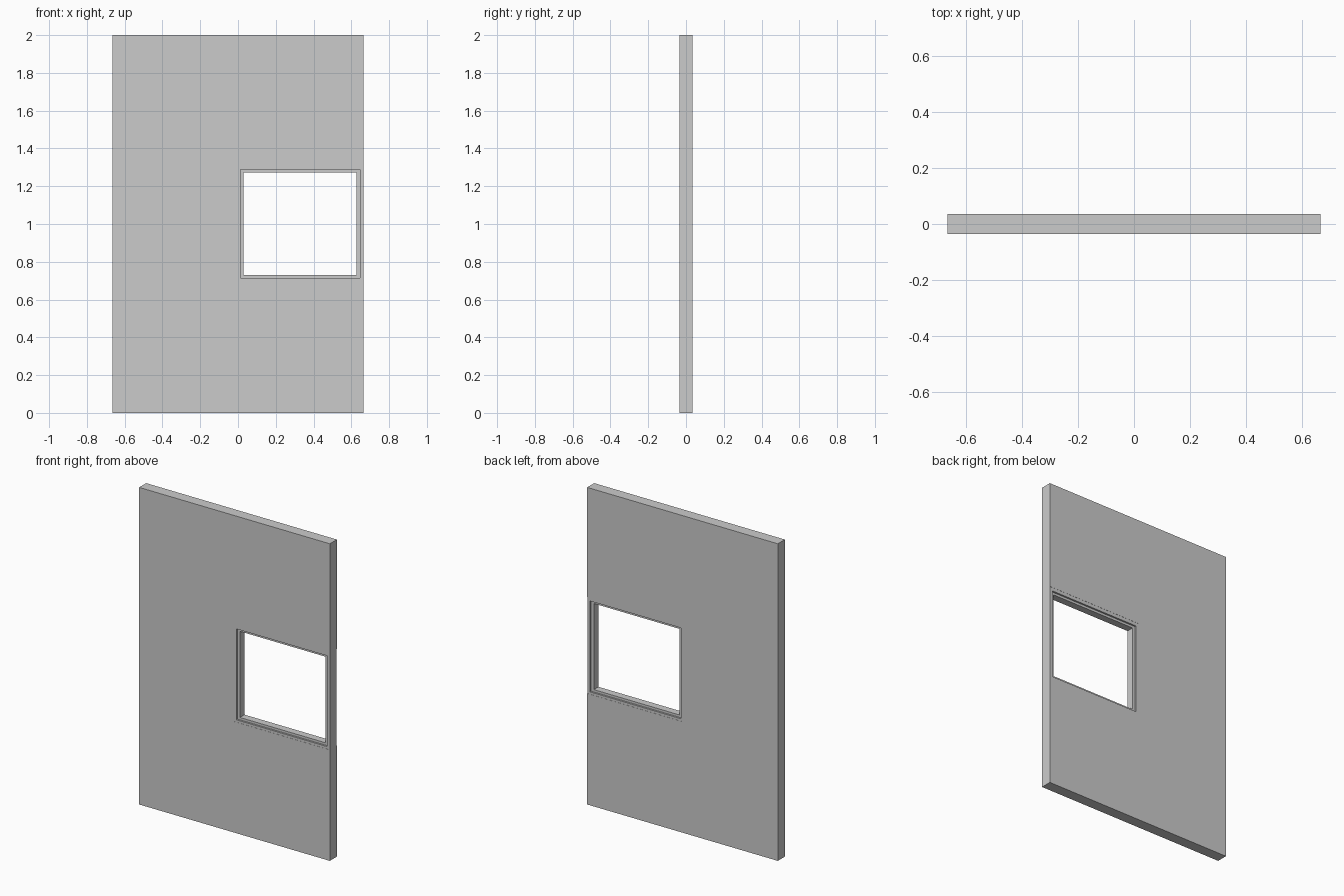
import bpy, bmesh

if "Cube" in bpy.data.objects:
    bpy.data.objects.remove(bpy.data.objects["Cube"])


def extrude_faces(name, loops_to_faces, half_depth):
    """Extrude flat XZ polygons symmetrically through the thickness (y)."""
    points, faces = loops_to_faces
    bm = bmesh.new()
    verts = [bm.verts.new((x, -half_depth, z)) for x, z in points]
    for f in faces:
        bm.faces.new([verts[i] for i in f])
    ext = bmesh.ops.extrude_face_region(bm, geom=bm.faces[:], use_keep_orig=True)
    moved = [g for g in ext["geom"] if isinstance(g, bmesh.types.BMVert)]
    bmesh.ops.translate(bm, verts=moved, vec=(0, 2 * half_depth, 0))
    bmesh.ops.recalc_face_normals(bm, faces=bm.faces[:])
    mesh = bpy.data.meshes.new(name)
    bm.to_mesh(mesh)
    bm.free()
    obj = bpy.data.objects.new(name, mesh)
    bpy.context.collection.objects.link(obj)
    return obj


def rect(x0, x1, z0, z1):
    return [(x0, z0), (x1, z0), (x1, z1), (x0, z1)]


def ring(name, outer, inner, half_depth):
    """Rectangular frame with mitred corners."""
    points = rect(*outer) + rect(*inner)
    faces = [(i, (i + 1) % 4, (i + 1) % 4 + 4, i + 4) for i in range(4)]
    return extrude_faces(name, (points, faces), half_depth)


W, H, D = 0.665, 2.0, 0.035            # half width, height, half thickness
OPEN = (0.0, W, 0.70, 1.31)            # notch in the panel
STEP = (0.012, 0.646, 0.715, 1.288)    # inside of the outer trim
HOLE = (0.03, 0.627, 0.73, 1.273)      # clear window opening

# Wall panel, notched on its right edge
notch = [(-W, 0), (W, 0), (W, OPEN[2]), (OPEN[0], OPEN[2]),
         (OPEN[0], OPEN[3]), (W, OPEN[3]), (W, H), (-W, H)]
extrude_faces("wall_panel", (notch, [tuple(range(8))]), D)

# Outer trim filling the notch, a hair below the panel surface
ring("window_trim", OPEN, STEP, D - 0.001)

# Recessed inner lip, visible from both sides
ring("window_lip", STEP, HOLE, D - 0.012)
